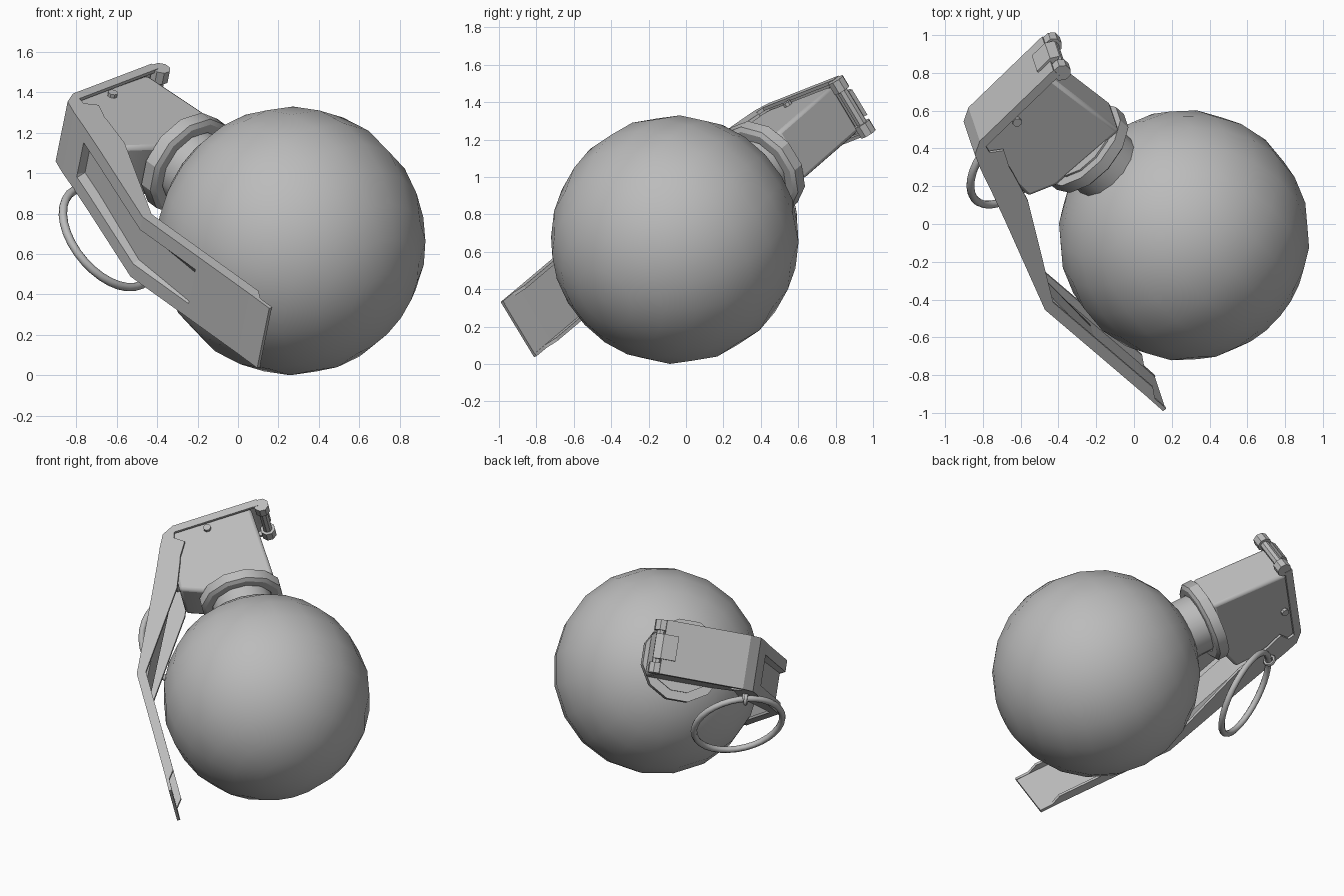
import bpy, bmesh, math
from mathutils import Matrix, Vector

if "Cube" in bpy.data.objects:
    bpy.data.objects.remove(bpy.data.objects["Cube"])

# Tilted frame: local x runs out along the neck, y toward the lever, z across the lever
CENTRE = Vector((0.265, -0.06, 0.665))
A = Vector((-0.654, 0.581, 0.484)).normalized()
L = Vector((-0.736, -0.633, -0.234))
L = (L - A * L.dot(A)).normalized()
W = A.cross(L)
FRAME = Matrix.Translation(CENTRE) @ Matrix((A, L, W)).transposed().to_4x4()

metal = bpy.data.materials.new("grey metal")
metal.diffuse_color = (0.5, 0.5, 0.5, 1)
metal.use_nodes = True
metal.node_tree.nodes["Principled BSDF"].inputs["Base Color"].default_value = metal.diffuse_color


def finish(name, bm, smooth=None, bevel=0):
    bmesh.ops.recalc_face_normals(bm, faces=bm.faces)
    me = bpy.data.meshes.new(name)
    bm.to_mesh(me)
    bm.free()
    me.materials.append(metal)
    ob = bpy.data.objects.new(name, me)
    bpy.context.collection.objects.link(ob)
    ob.matrix_world = FRAME
    if bevel:
        mod = ob.modifiers.new("bevel", 'BEVEL')
        mod.width, mod.segments = bevel, 2
    if smooth:
        bpy.ops.object.select_all(action='DESELECT')
        ob.select_set(True)
        bpy.context.view_layer.objects.active = ob
        bpy.ops.object.shade_smooth_by_angle(angle=math.radians(smooth))
    return ob


def loft(name, loops, closed=False, smooth=None, bevel=0):
    bm = bmesh.new()
    rows = [[bm.verts.new(p) for p in lp] for lp in loops]
    n = len(rows[0])
    pairs = list(zip(rows, rows[1:])) + ([(rows[-1], rows[0])] if closed else [])
    for r, s in pairs:
        for i in range(n):
            bm.faces.new((r[i], r[(i + 1) % n], s[(i + 1) % n], s[i]))
    if not closed:
        bm.faces.new(rows[0])
        bm.faces.new(rows[-1])
    return finish(name, bm, smooth, bevel)


def turned(name, profile, sides, closed=False, origin=(0, 0, 0), axis='X', smooth=40):
    """Lathe of (distance, radius) pairs about the local x or z axis."""
    loops = []
    for d, r in profile:
        ring = []
        for i in range(sides):
            t = 2 * math.pi * (i + 0.5) / sides
            u, v = r * math.cos(t), r * math.sin(t)
            ring.append(Vector(origin) + Vector((d, u, v) if axis == 'X' else (u, v, d)))
        loops.append(ring)
    return loft(name, loops, closed, smooth)


def torus(name, centre, normal, radius, tube, seg=32, sides=8):
    rot = Vector(normal).to_track_quat('Z', 'Y')
    loops = []
    for i in range(seg):
        t = 2 * math.pi * i / seg
        loops.append([Vector(centre) + rot @ Vector((
            math.cos(t) * (radius + tube * math.cos(s)),
            math.sin(t) * (radius + tube * math.cos(s)),
            tube * math.sin(s)))
            for s in (2 * math.pi * k / sides for k in range(sides))])
    return loft(name, loops, True, 60)


# Round body
bm = bmesh.new()
bmesh.ops.create_uvsphere(bm, u_segments=20, v_segments=12, radius=0.665,
                          matrix=Matrix.Rotation(math.pi / 2, 4, 'Y'))
finish("round_body", bm, 60)

# Neck and collar
turned("neck", [(0.5, 0.195), (0.8, 0.195)], 14)
turned("collar", [(0.745, 0.245), (0.76, 0.268), (0.825, 0.268), (0.825, 0.2), (0.745, 0.2)],
       12, closed=True, smooth=30)
turned("collar_cap", [(0.78, 0.21), (0.835, 0.21)], 12)

# Fuse housing: side profile (a, l) extruded across the width
profile = [(0.82, -0.235), (0.82, 0.22), (0.88, 0.37), (1.28, 0.36), (1.335, 0.3), (1.355, -0.2)]
loft("fuse_housing", [[(a, l, w) for a, l in profile] for w in (-0.145, 0.145)],
     smooth=35, bevel=0.02)

# Lever: flanged channel with a tapering groove
# station: (a, l, inward direction a, inward direction l, groove depth, flange depth)
stations = [
    (1.385, -0.25, -1, 0, 0, 0.05), (1.35, 0.31, -1, 0, 0, 0.05),
    (1.305, 0.385, -0.6, -0.8, 0, 0.08), (1.21, 0.425, 0, -1, 0, 0.165),
    (1.11, 0.46, 0, -1, 0, 0.15), (1.06, 0.478, 0, -1, 0, 0.155),
    (1.055, 0.48, 0, -1, 0.05, 0.155), (0.88, 0.545, 0, -1, 0.05, 0.165),
    (0.31, 0.765, 0, -1, 0.035, 0.06), (-0.10, 0.757, 0, -1, 0, 0.06),
    (-0.48, 0.75, 0, -1, 0, 0.06), (-0.54, 0.75, 0, -1, 0, 0.021),
    (-0.63, 0.75, 0, -1, 0, 0.021)]
HALF, THICK, GROOVE = 0.175, 0.018, 0.1
loops = []
for a, l, da, dl, d, f in stations:
    half = [(GROOVE - 0.015, d), (GROOVE, 0), (HALF, 0), (HALF, f), (HALF - THICK, f),
            (HALF - THICK, THICK), (GROOVE + 0.01, THICK), (GROOVE - 0.015, d + THICK)]
    section = half + [(-w, k) for w, k in reversed(half)]
    loops.append([(a + da * k, l + dl * k, w) for w, k in section])
loft("lever", loops)

# Hinge pin with thick ends, and the tab that wraps it
hinge = (1.335, -0.27, 0)
turned("hinge_pin", [(-0.17, 0.03), (0.17, 0.03)], 8, origin=hinge, axis='Z')
for side, s in (("upper", 1), ("lower", -1)):
    turned(side + "_hinge_end", [(s * 0.105, 0.048), (s * 0.172, 0.048)], 8,
           origin=hinge, axis='Z')
tab = [(1.392, -0.16), (1.399, -0.26), (1.37, -0.305), (1.36, -0.28), (1.37, -0.16)]
loft("hinge_tab", [[(a, l, w) for a, l in tab] for w in (-0.08, 0.08)])

# Safety pin through the housing, its eyelet and pull ring
turned("safety_pin", [(-0.21, 0.02), (0.165, 0.02)], 8, origin=(1.09, 0.38, 0), axis='Z')
turned("stub_pin", [(-0.165, 0.025), (0.165, 0.025)], 8, origin=(1.28, 0.1, 0), axis='Z')
torus("pin_eyelet", (1.09, 0.39, -0.205), (0.3, 1, 0), 0.032, 0.012, 14, 6)
torus("pull_ring", (0.833, 0.413, -0.344), (-0.49, -0.22, 0.83), 0.288, 0.021)
